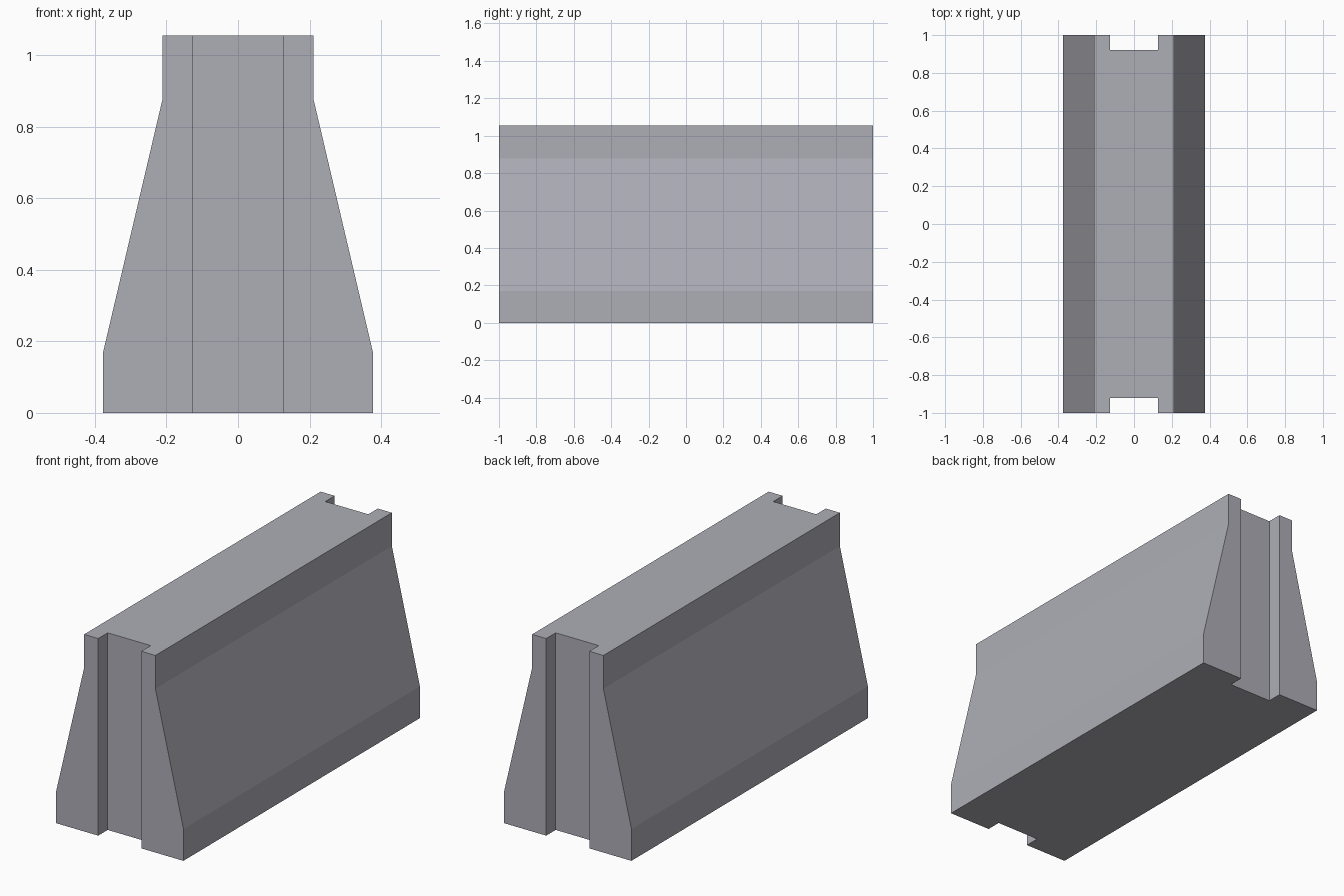
import bpy
import bmesh

cube = bpy.data.objects.get("Cube")
if cube:
    bpy.data.objects.remove(cube, do_unlink=True)

HALF_LENGTH = 1.0
HEIGHT = 1.055
GROOVE_WIDTH = 0.255
GROOVE_DEPTH = 0.08

# Concrete colour
concrete = bpy.data.materials.new("concrete grey")
concrete.use_nodes = True
colour = (0.42, 0.42, 0.47, 1)
concrete.diffuse_color = colour
concrete.node_tree.nodes["Principled BSDF"].inputs["Base Color"].default_value = colour


def make_object(name, bm):
    bmesh.ops.recalc_face_normals(bm, faces=bm.faces)
    mesh = bpy.data.meshes.new(name)
    bm.to_mesh(mesh)
    bm.free()
    obj = bpy.data.objects.new(name, mesh)
    bpy.context.collection.objects.link(obj)
    mesh.materials.append(concrete)
    return obj


# Barrier body: half profile (x, z), mirrored and extruded along y
half = [(0.377, 0), (0.377, 0.17), (0.211, 0.877), (0.211, HEIGHT)]
profile = half + [(-x, z) for x, z in reversed(half)]
bm = bmesh.new()
end_face = bm.faces.new([bm.verts.new((x, -HALF_LENGTH, z)) for x, z in profile])
extruded = bmesh.ops.extrude_face_region(bm, geom=[end_face], use_keep_orig=True)
moved = [v for v in extruded["geom"] if isinstance(v, bmesh.types.BMVert)]
bmesh.ops.translate(bm, verts=moved, vec=(0, 2 * HALF_LENGTH, 0))
barrier = make_object("concrete_barrier", bm)

# Full-height joint groove in each end
for side, label in ((-1, "front"), (1, "back")):
    bm = bmesh.new()
    bmesh.ops.create_cube(bm, size=1)
    bmesh.ops.scale(bm, verts=bm.verts, vec=(GROOVE_WIDTH, 2 * GROOVE_DEPTH, HEIGHT * 2))
    bmesh.ops.translate(bm, verts=bm.verts, vec=(0, side * HALF_LENGTH, HEIGHT / 2))
    cutter = make_object(label + "_groove_cutter", bm)
    cutter.hide_render = True
    cut = barrier.modifiers.new(label + " groove", "BOOLEAN")
    cut.operation = "DIFFERENCE"
    cut.solver = "EXACT"
    cut.object = cutter
    bpy.context.view_layer.objects.active = barrier
    bpy.ops.object.modifier_apply(modifier=cut.name)
    bpy.data.objects.remove(cutter, do_unlink=True)
